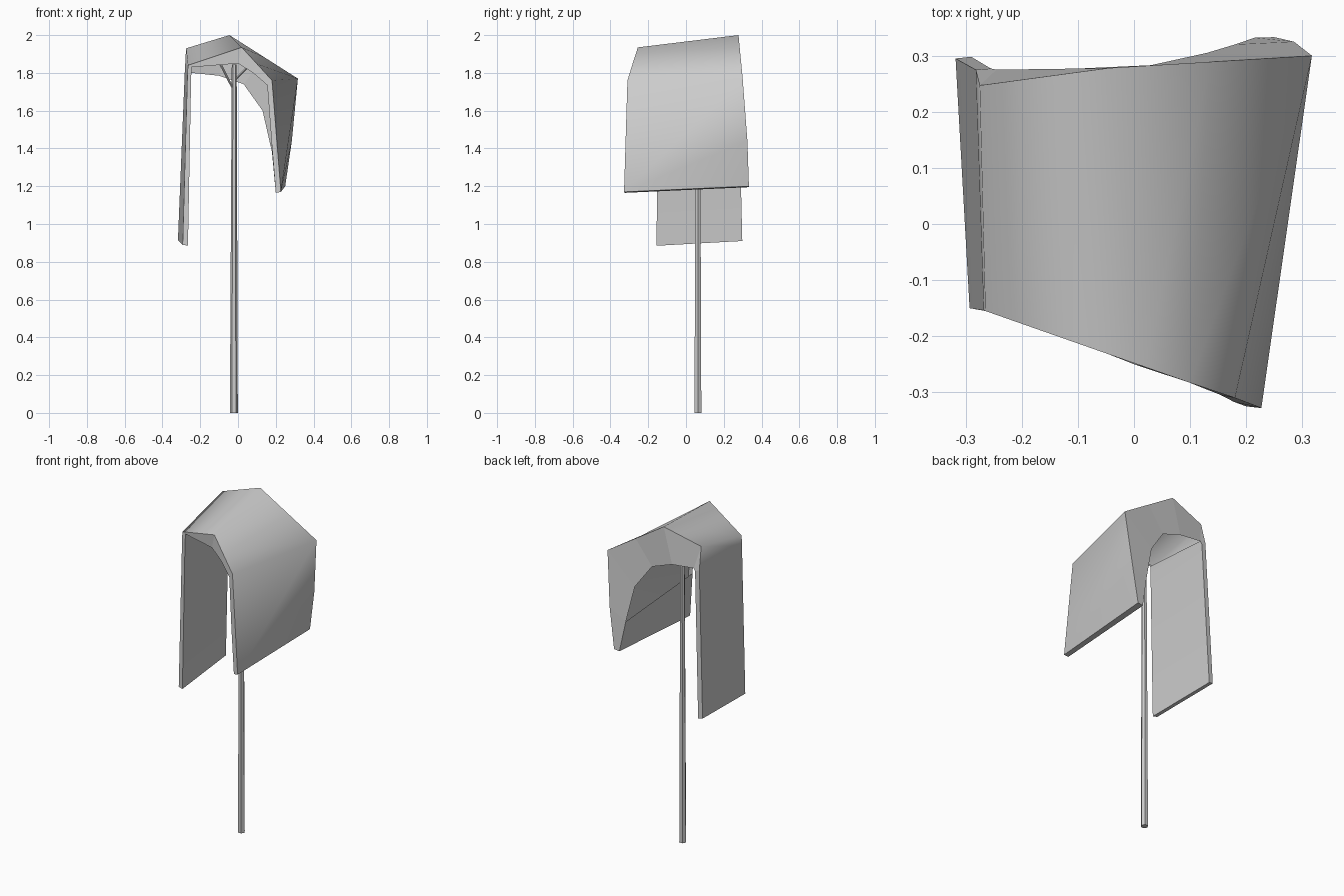
import bpy, bmesh
from mathutils import Vector

if "Cube" in bpy.data.objects:
    bpy.data.objects.remove(bpy.data.objects["Cube"])

# Draped canopy: stations from left hem, over the top, to right hem.
# Each: outer front, outer back, inner back, inner front
stations = [
    ((-.293, -.150, .89), (-.318, .295, .915), (-.290, .298, .91), (-.265, -.155, .885)),
    ((-.268, -.154, 1.78), (-.282, .275, 1.80), (-.255, .277, 1.785), (-.248, -.154, 1.78)),
    ((-.265, -.155, 1.84), (-.275, .247, 1.93), (-.245, .275, 1.80), (-.245, -.153, 1.83)),
    ((.020, -.255, 1.935), (-.045, .278, 2.0), (-.10, .277, 1.785), (.0, -.250, 1.85)),
    ((.100, -.283, 1.848), (.136, .289, 1.885), (.03, .283, 1.74), (.08, -.275, 1.80)),
    ((.180, -.310, 1.76), (.317, .300, 1.77), (.13, .305, 1.60), (.155, -.305, 1.735)),
    ((.227, -.328, 1.17), (.285, .325, 1.44), (.18, .320, 1.38), (.178, -.317, 1.43)),
    ((.227, -.328, 1.17), (.250, .333, 1.20), (.215, .332, 1.195), (.20, -.325, 1.165)),
]
LINED = (0, 1, 6)      # spans with an inner lining; the roof is open below


def canopy():
    bm = bmesh.new()
    rings = [[bm.verts.new(p) for p in s] for s in stations]
    for k, (a, b) in enumerate(zip(rings, rings[1:])):
        for i in range(4):
            if i == 2 and k not in LINED:
                continue
            j = (i + 1) % 4
            if i == 0 and k == 5:           # split the flared right side
                faces = [bm.faces.new((a[0], a[1], b[0])), bm.faces.new((b[0], a[1], b[1]))]
            else:
                faces = [bm.faces.new((a[i], a[j], b[j], b[i]))]
            for f in faces:
                f.smooth = i in (0, 2)      # outer and inner sheets are smooth
        for u, v in zip(a, b):              # rims stay crisp
            e = bm.edges.get((u, v))
            if e:
                e.smooth = False
    bm.faces.new(rings[0])
    bm.faces.new(rings[-1])
    bmesh.ops.remove_doubles(bm, verts=bm.verts, dist=.0005)
    bmesh.ops.recalc_face_normals(bm, faces=bm.faces)
    me = bpy.data.meshes.new("canopy")
    bm.to_mesh(me)
    bm.free()
    bpy.context.collection.objects.link(bpy.data.objects.new("canopy", me))


def rod(name, p, q, r1, r2, sides):
    p, q = Vector(p), Vector(q)
    d = q - p
    bpy.ops.mesh.primitive_cone_add(vertices=sides, radius1=r1, radius2=r2,
                                    depth=d.length, location=(p + q) / 2,
                                    rotation=d.to_track_quat('Z', 'Y').to_euler())
    bpy.context.object.name = name


canopy()
# Tapered handle pole and the two thin braces under the roof
rod("pole", (-.022, .063, 0), (-.02, .063, 1.845), .021, .013, 6)
rod("left_brace", (-.028, .062, 1.72), (-.095, .062, 1.85), .006, .006, 4)
rod("right_brace", (-.020, .062, 1.76), (.045, .062, 1.825), .006, .006, 4)
